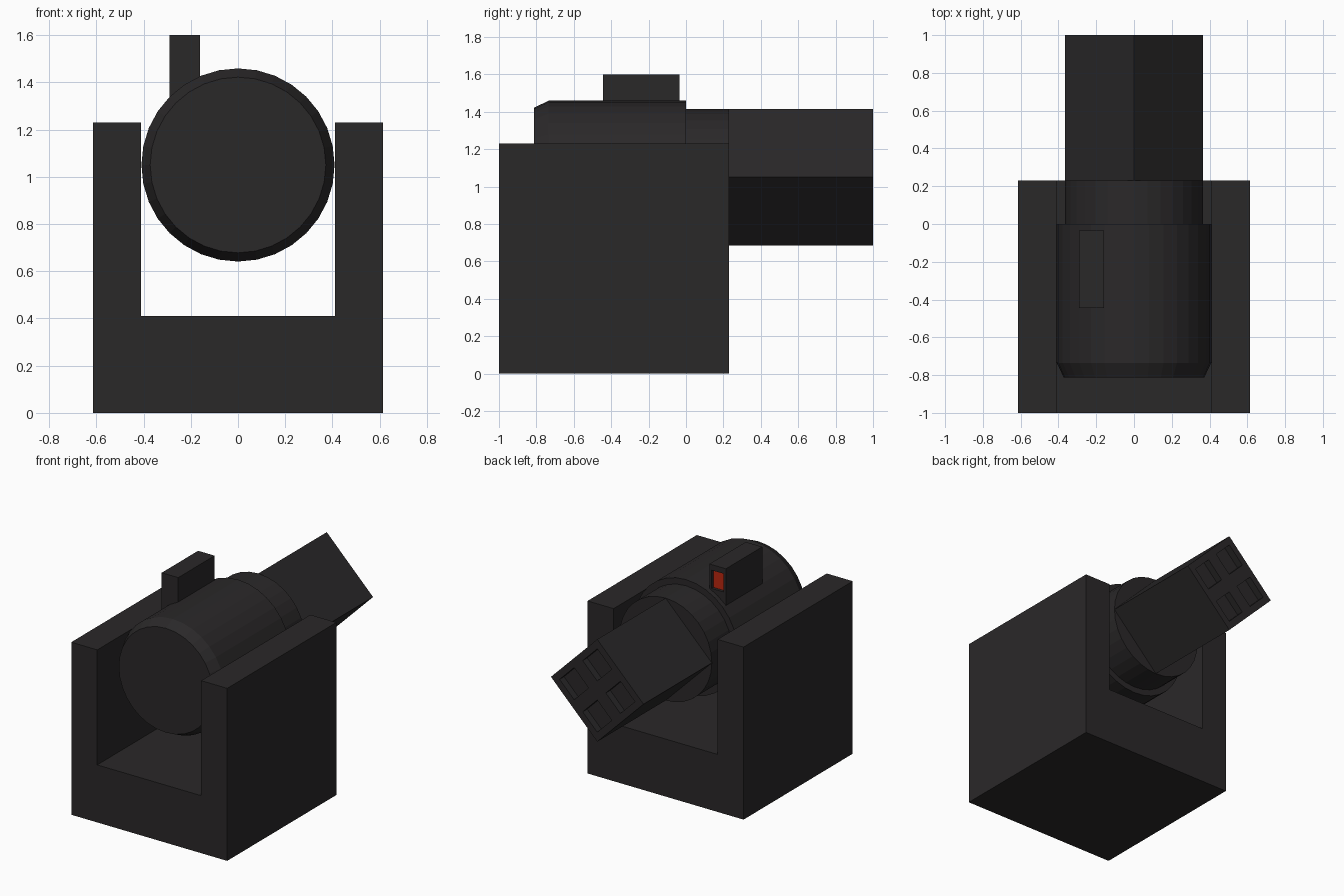
import bpy, bmesh, math
from mathutils import Vector

if "Cube" in bpy.data.objects:
    bpy.data.objects.remove(bpy.data.objects["Cube"])

def material(name, color):
    m = bpy.data.materials.new(name)
    m.diffuse_color = color
    m.use_nodes = True
    m.node_tree.nodes["Principled BSDF"].inputs["Base Color"].default_value = m.diffuse_color
    return m

DARK = material("dark_plastic", (0.023, 0.021, 0.022, 1))
RED = material("red_lens", (0.5, 0.02, 0.005, 1))
AXIS_Z = 1.05

def finish(bm, name):
    bmesh.ops.recalc_face_normals(bm, faces=bm.faces)
    me = bpy.data.meshes.new(name)
    bm.to_mesh(me)
    bm.free()
    me.materials.append(DARK)
    me.materials.append(RED)
    ob = bpy.data.objects.new(name, me)
    bpy.context.collection.objects.link(ob)
    return ob

def prism(pts, y0, y1):
    """Extrude an x-z outline along y; also returns the back face."""
    bm = bmesh.new()
    f = bm.faces.new([bm.verts.new((x, y0, z)) for x, z in pts])
    ext = bmesh.ops.extrude_face_region(bm, geom=[f])["geom"]
    bmesh.ops.translate(bm, vec=(0, y1 - y0, 0),
                        verts=[v for v in ext if isinstance(v, bmesh.types.BMVert)])
    bmesh.ops.recalc_face_normals(bm, faces=bm.faces)
    return bm, back_faces(bm)

def back_faces(bm):
    return [f for f in bm.faces if f.normal.y > 0.9]

def sink(bm, faces, depth):
    """Push faces inwards, leaving side walls."""
    out = bmesh.ops.extrude_discrete_faces(bm, faces=faces)["faces"]
    for f in out:
        bmesh.ops.translate(bm, vec=(0, -depth, 0), verts=f.verts)
    return out

# U-shaped cradle
half = [(0.615, 0), (0.615, 1.23), (0.41, 1.23), (0.41, 0.41)]
bm, _ = prism(half + [(-x, z) for x, z in reversed(half)], -1, 0.23)
finish(bm, "cradle")

# Turned drum with bevelled front and stepped rear collar
def lathe(name, profile, n=32):
    bm = bmesh.new()
    rings = [[bm.verts.new((r * math.cos(i * math.tau / n), y,
                            AXIS_Z + r * math.sin(i * math.tau / n)))
              for i in range(n)] for y, r in profile]
    for a, b in zip(rings, rings[1:]):
        for i in range(n):
            j = (i + 1) % n
            bm.faces.new((a[i], a[j], b[j], b[i]))
    bm.faces.new(rings[0])
    bm.faces.new(rings[-1])
    return finish(bm, name)

lathe("drum", [(-0.812, 0.372), (-0.735, 0.409), (0, 0.409),
               (0, 0.365), (0.23, 0.365)])

# Square launcher block standing on its edge, with four recessed ports
d = 0.365
bm, back = prism([(d, AXIS_Z), (0, AXIS_Z + d), (-d, AXIS_Z), (0, AXIS_Z - d)], 0.2, 1)
bmesh.ops.subdivide_edges(bm, edges=list(back[0].edges), cuts=1, use_grid_fill=True)
bm.normal_update()
ports = back_faces(bm)
bmesh.ops.inset_individual(bm, faces=ports, thickness=0.068)
sink(bm, ports, 0.05)
finish(bm, "launcher_block")

# Sight box with a recessed red lens at the back
bm, back = prism([(-0.29, 1.30), (-0.16, 1.30), (-0.16, 1.60), (-0.29, 1.60)], -0.445, -0.035)
bmesh.ops.inset_individual(bm, faces=back, thickness=0.026)
for v in back[0].verts:
    if v.co.z < 1.4:
        v.co.z = 1.43
    else:
        v.co.z = 1.56
for f in sink(bm, back, 0.02):
    f.material_index = 1
finish(bm, "sight")
